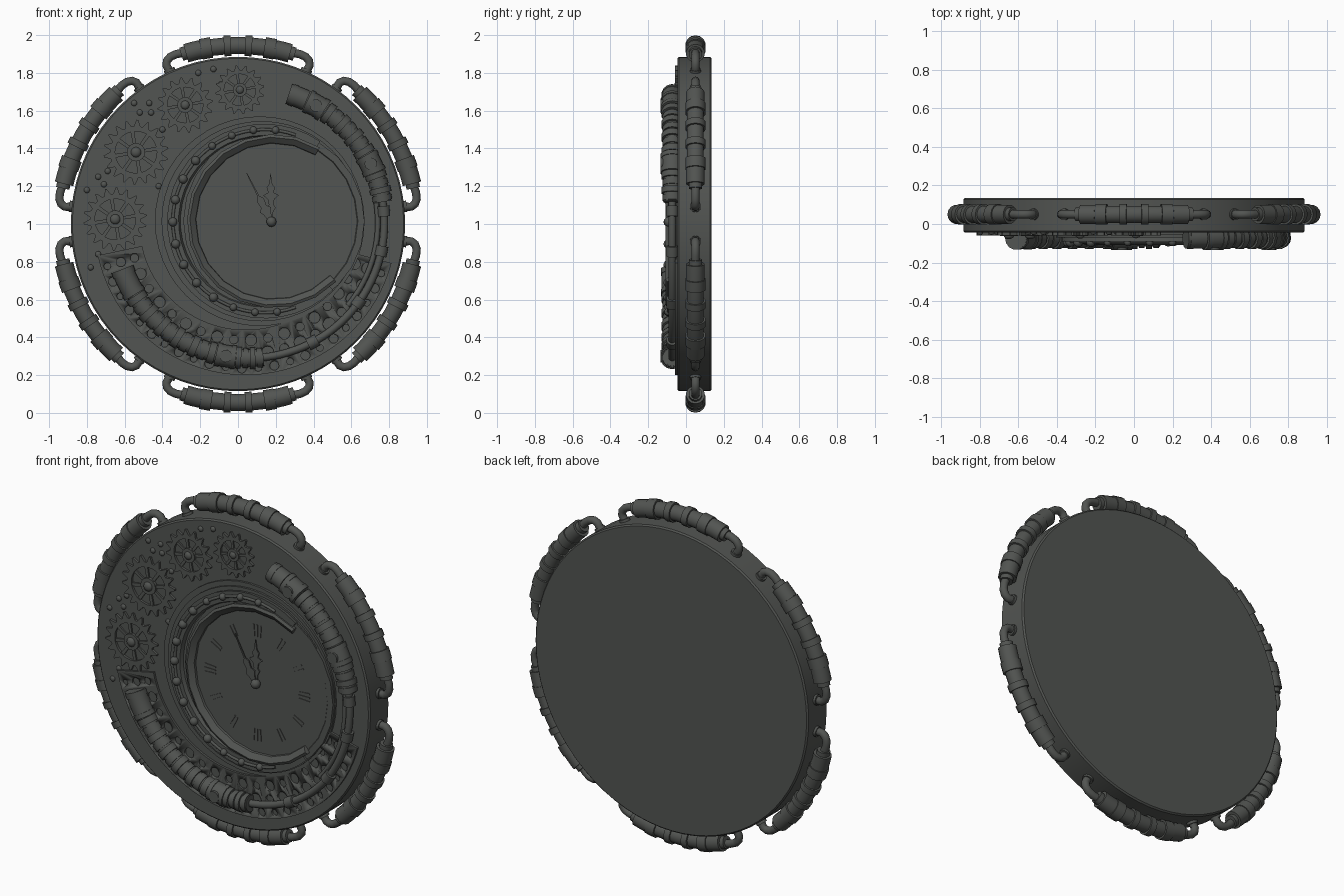
import bpy, bmesh, math
from mathutils import Vector, Matrix

if "Cube" in bpy.data.objects:
    bpy.data.objects.remove(bpy.data.objects["Cube"])

iron = bpy.data.materials.new("dark_iron")
iron.diffuse_color = (0.085, 0.09, 0.084, 1)
iron.use_nodes = True
iron.node_tree.nodes["Principled BSDF"].inputs["Base Color"].default_value = iron.diffuse_color
FACE = -0.045                       # front face of the main disc


def at(c, r, a, y):                 # polar point in the clock plane
    a = math.radians(a)
    return Vector((c[0] + r * math.cos(a), y, c[1] + r * math.sin(a)))


def lerp(a, b, n):
    return [a + (b - a) * i / n for i in range(n + 1)]


def finish(name, bm, angle=35):
    bmesh.ops.recalc_face_normals(bm, faces=bm.faces)
    me = bpy.data.meshes.new(name)
    bm.to_mesh(me)
    bm.free()
    me.materials.append(iron)
    ob = bpy.data.objects.new(name, me)
    bpy.context.collection.objects.link(ob)
    bpy.ops.object.select_all(action='DESELECT')
    ob.select_set(True)
    bpy.context.view_layer.objects.active = ob
    bpy.ops.object.shade_smooth_by_angle(angle=math.radians(angle))
    return ob


def loft(bm, rings, closed=False):  # skin a row of vertex loops
    rings = [[bm.verts.new(p) for p in r] for r in rings]
    k = len(rings[0])
    pairs = list(zip(rings, rings[1:])) + ([(rings[-1], rings[0])] if closed else [])
    for p, q in pairs:
        for j in range(k):
            bm.faces.new((p[j], p[(j + 1) % k], q[(j + 1) % k], q[j]))
    if not closed:
        bm.faces.new(rings[0])
        bm.faces.new(rings[-1])


def band(bm, c, sec, a0, a1, n):    # sweep an (r, y) section round a centre
    closed = abs(a1 - a0) >= 360
    angs = lerp(a0, a1, n)[:-1] if closed else lerp(a0, a1, n)
    loft(bm, [[at(c, r, a, y) for r, y in sec] for a in angs], closed)


def tube(bm, pts, r, k=14):         # round pipe along points in the clock plane
    rings = []
    for i, p in enumerate(pts):
        t = (pts[min(i + 1, len(pts) - 1)] - pts[max(i - 1, 0)]).normalized()
        s = t.cross(Vector((0, 1, 0)))
        rings.append([p + r * (s * math.cos(2 * math.pi * j / k)
                      + Vector((0, 1, 0)) * math.sin(2 * math.pi * j / k)) for j in range(k)])
    loft(bm, rings)


def arc(bm, c, R, a0, a1, y, r, n=3):
    tube(bm, [at(c, R, a, y) for a in lerp(a0, a1, n)], r)


def prism(bm, pts, y0, y1):         # extrude an (x, z) outline along y
    loft(bm, [[Vector((x, y, z)) for x, z in pts] for y in (y0, y1)])


def disc(bm, x, z, r, y0, y1, k=24):
    prism(bm, [(x + r * math.cos(2 * math.pi * i / k), z + r * math.sin(2 * math.pi * i / k))
               for i in range(k)], y0, y1)


def ball(bm, p, r, squash=1):
    bmesh.ops.create_uvsphere(bm, u_segments=14, v_segments=8, radius=r,
                              matrix=Matrix.Translation(p) @ Matrix.Diagonal((1, squash, 1, 1)))


# main disc with a small chamfer
O = (0, 1)
bm = bmesh.new()
loft(bm, [[at(O, r, 360 * i / 72, y) for i in range(72)]
          for r, y in ((0.877, FACE), (0.885, -0.037), (0.885, 0.128), (0.877, 0.136))])
finish("clock_body", bm, 30)

# six pipe couplings round the rim
for i in range(6):
    m = 90 + 60 * i
    bm = bmesh.new()
    arc(bm, O, 0.945, m - 16.5, m + 16.5, 0.05, 0.045, 8)
    for a0, a1, r in ((-17, -12, .05), (-12, -8.5, .055), (-4.5, -2.3, .055),
                      (2.3, 4.5, .055), (8.5, 12, .055), (12, 17, .05)):
        arc(bm, O, 0.945, m + a0, m + a1, 0.05, r, 2)
    for s in (-1, 1):
        arc(bm, O, 0.947, m + s * 16.5, m + s * 18.5, 0.05, 0.036, 2)
        tube(bm, [at(O, r, m + s * a, 0.05) for a, r in
                  ((17, .95), (20, .957), (22, .955), (23.5, .943), (24.3, .922), (24.2, .9), (23.8, .86))], 0.022)
        arc_p = [at(O, r, m + s * 24, 0.05) for r in (.875, .898)]
        tube(bm, arc_p, 0.03)
    finish("rim_coupling_%d" % (i + 1), bm)

# raised dial surround, stepped
D = (0.13, 1.015)
bm = bmesh.new()
disc(bm, 0.115, 1.015, 0.555, -0.04, -0.058, 48)
disc(bm, 0.125, 1.015, 0.53, -0.05, -0.07, 48)
finish("dial_surround", bm, 30)

# C-shaped stepped ring holding the beads, with a faceted inner lip
bm = bmesh.new()
band(bm, (0.14, 1.015), [(.51, -.06), (.515, -.09), (.455, -.09), (.44, -.06)], 55, 315, 30)
band(bm, (0.19, 1.015), [(.455, -.06), (.46, -.1), (.445, -.108), (.415, -.085), (.41, -.06)], 58, 316, 15)
finish("dial_c_ring", bm, 20)
bm = bmesh.new()
band(bm, (0.19, 1.015), [(.48, -.06), (.48, -.078), (.445, -.078), (.43, -.06)], 0, 360, 24)
finish("dial_outer_rim", bm, 20)
bm = bmesh.new()
disc(bm, 0.19, 1.015, 0.45, -0.06, -0.073, 24)
finish("dial_face", bm, 20)

# string of beads
bm = bmesh.new()
arc(bm, (0.14, 1.015), 0.485, 70, 290, -0.092, 0.008, 40)
for a in lerp(83, 278, 14):
    ball(bm, at((0.14, 1.015), 0.485, a, -0.095), 0.024 if 130 < a < 240 else 0.02)
finish("bead_string", bm)

# twelve plain hour marks
C = (0.177, 1.012)
bm = bmesh.new()
for i in range(12):
    for off in ((-2, 2) if i % 3 else (-4, 0, 4)):
        a = 30 * i + off
        prism(bm, [(p.x, p.z) for p in (at(C, .27, a - .7, 0), at(C, .27, a + .7, 0),
                                        at(C, .34, a + .7, 0), at(C, .34, a - .7, 0))], -.07, -.077)
finish("hour_marks", bm)

# hands: ornate hour hand, thin minute hand, centre knob
def strip(bm, a, prof, y):
    u, v = at((0, 0), 1, a, 0), at((0, 0), 1, a - 90, 0)
    pts = [(d, w) for d, w in prof] + [(d, -w) for d, w in reversed(prof)]
    prism(bm, [(C[0] + u.x * d + v.x * w, C[1] + u.z * d + v.z * w) for d, w in pts], y, y - .007)

bm = bmesh.new()
strip(bm, 91, [(0, .008), (.05, .01), (.075, .024), (.09, .012), (.12, .018), (.14, .042),
               (.155, .014), (.18, .022), (.2, .008), (.255, .001)], -.08)
strip(bm, 117, [(0, .01), (.05, .02), (.07, .032), (.09, .016), (.13, .02), (.15, .005), (.29, .002)], -.088)
finish("clock_hands", bm)
bm = bmesh.new()
ball(bm, Vector((C[0], -.09, C[1])), 0.027)
finish("hand_knob", bm)

# perforated crescent plate under the hose
P = (0.04, 1.0)
bm = bmesh.new()
band(bm, P, [(.56, -.04), (.56, -.058), (.8, -.058), (.8, -.04)], 192, 345, 40)
plate = finish("perforated_plate", bm, 30)
bm = bmesh.new()
for R, n, r in ((.615, 17, .03), (.765, 22, .024), (.69, 19, .033)):
    for i, a in enumerate(lerp(197, 340, n)):
        p = at(P, R, a, 0)
        disc(bm, p.x, p.z, r if i % 2 else r * .75, -.1, -.0465, 16)
cut = finish("hole_cutter", bm)
cut.hide_render = True
cut.hide_set(True)
mod = plate.modifiers.new("holes", 'BOOLEAN')
mod.operation, mod.object, mod.solver = 'DIFFERENCE', cut, 'EXACT'

# thick ribbed hoses joined by a thin pipe
H, HR, HY = (0.06, 1.005), 0.715, -0.073
def hose(name, parts, ribs, collars):
    bm = bmesh.new()
    for a0, a1, r in parts:
        arc(bm, H, HR, a0, a1, HY, r)
    for a0, a1, n in ribs:
        arc(bm, H, HR, a0, a1, HY, 0.046, 12)
        st = (a1 - a0) / n
        for i in range(n):
            arc(bm, H, HR, a0 + st * (i + .1), a0 + st * (i + .85), HY, .052 if i % 2 else .057, 2)
    for a in collars:
        for d in (-3.2, 3.2):
            arc(bm, H, HR, a + d - 1, a + d + 1, HY, 0.063, 2)
        arc(bm, H, HR, a - 3, a + 3, HY, 0.059)
        p = at(H, HR, a, 0)
        disc(bm, p.x, p.z, 0.033, -.1, -.136, 16)
    finish(name, bm)

hose("upper_hose", [(73, 65, .055), (72, 70, .058)], [(56, 30, 7), (22, 9, 4)], [60.5, 26])
hose("lower_hose", [(-160, -148, .058), (-160, -157.5, .062), (-150, -148, .062)],
     [(-148, -104, 11), (-96, -84, 4)], [-100])
bm = bmesh.new()
arc(bm, H, HR, 10, -86, HY, 0.02, 30)
arc(bm, H, 0.68, 12, -40, -0.065, 0.014, 16)
for a in (5, -12, -36, -62):
    arc(bm, H, HR, a - 2.2, a + 2.2, HY, 0.032, 2)
finish("link_pipe", bm)

# four gears with spokes and domed hubs
for i, (x, z, r, n) in enumerate(((.01, 1.71, .13, 16), (-.28, 1.63, .147, 16),
                                  (-.54, 1.38, .172, 18), (-.65, 1.025, .168, 18))):
    bm = bmesh.new()
    g, y0, y1 = (x, z), -.04, -.059
    rings = []
    for k in range(n * 4):
        a, ro = 360 * k / (n * 4), r if k % 4 in (1, 2) else r * .8
        a += (.22 if k % 4 == 1 else -.22 if k % 4 == 2 else 0) * 360 / (n * 4)
        rings.append([at(g, ro, a, y0), at(g, ro, a, y1), at(g, r * .64, a, y1), at(g, r * .64, a, y0)])
    loft(bm, rings, True)
    for k in range(8):
        a = 45 * k + 10
        prism(bm, [(p.x, p.z) for p in (at(g, r * .2, a - 14, 0), at(g, r * .2, a + 14, 0),
                                        at(g, r * .68, a + 5, 0), at(g, r * .68, a - 5, 0))], y0, -.054)
    disc(bm, x, z, r * .28, y0, -.062)
    ball(bm, Vector((x, -.06, z)), r * .16, 0.7)
    finish("gear_%d" % (i + 1), bm, 30)

# small rivets scattered between the gears
bm = bmesh.new()
for x, z in ((-.21, 1.8), (-.13, 1.82), (-.09, 1.74), (-.55, 1.64), (-.47, 1.64), (-.52, 1.59),
             (-.46, 1.59), (-.69, 1.28), (-.74, 1.25), (-.8, 1.18), (-.71, 1.21), (-.74, .84), (-.78, .77),
             (-.4, 1.5), (-.42, 1.2)):
    ball(bm, Vector((x, FACE, z)), 0.016, 0.7)
finish("rivets", bm)
